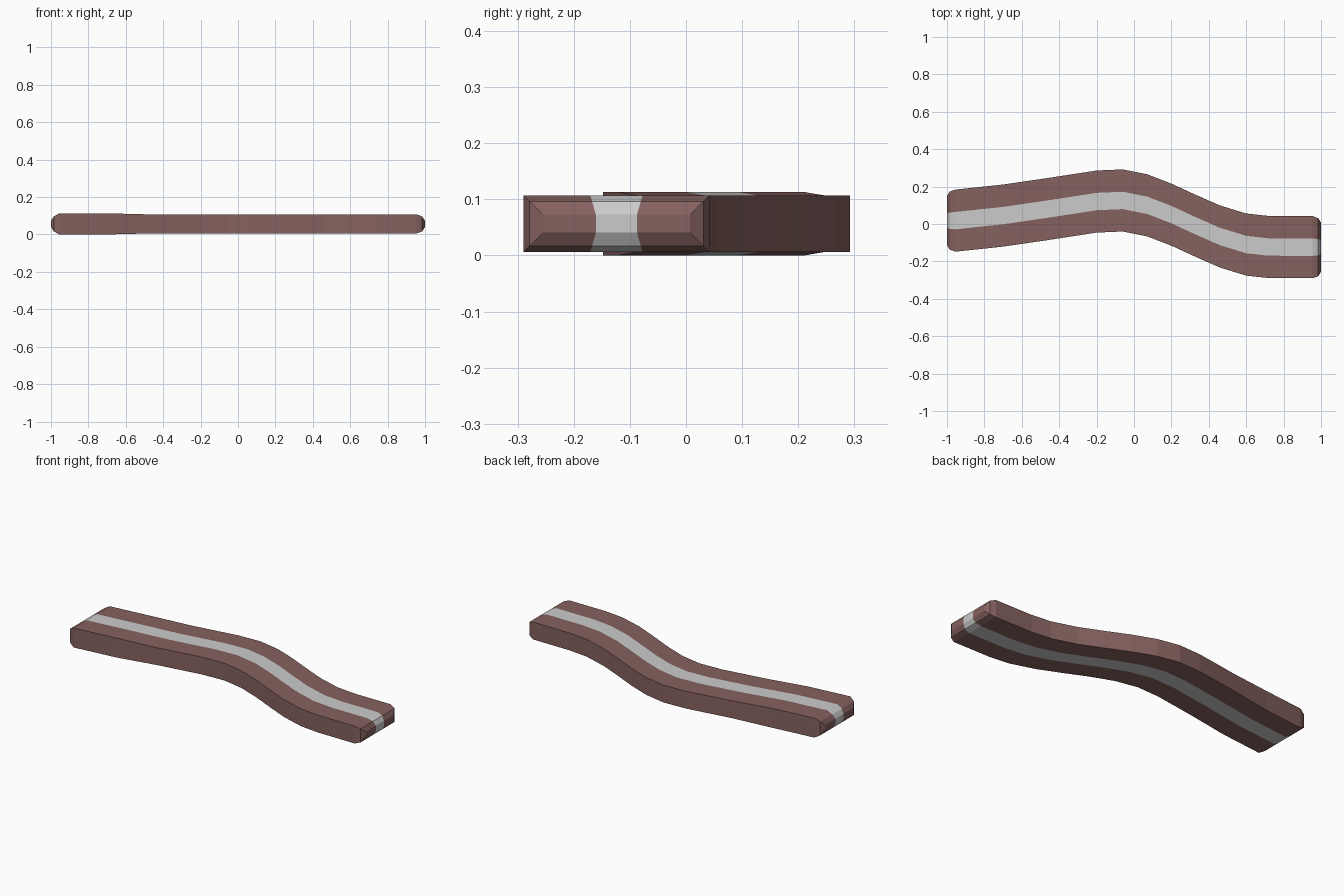
import bpy, bmesh

if "Cube" in bpy.data.objects:
    bpy.data.objects.remove(bpy.data.objects["Cube"])

# Stations along the strip: x, centre y, half height
PATH = [(-0.955, 0.018, 0.0565), (-0.70, 0.045, 0.0565), (-0.46, 0.080, 0.0505),
        (-0.20, 0.120, 0.0505), (-0.06, 0.126, 0.0505), (0.07, 0.100, 0.0505),
        (0.20, 0.050, 0.0505), (0.33, -0.010, 0.0505), (0.46, -0.067, 0.0505),
        (0.60, -0.110, 0.0505), (0.72, -0.123, 0.0505), (0.955, -0.124, 0.0505)]
MID_Z = 0.0565
# Edges across the strip: outer edge, stripe, stripe, outer edge
WIDTHS = [-0.166, -0.0465, 0.0465, 0.166]
# Stepped rounding of each end: distance beyond last station, width scale, half height
END = [(0.030, 0.935, 0.040), (0.045, 0.79, 0.016)]
STRIPE_SHIFT = -0.021


def material(name, colour):
    m = bpy.data.materials.new(name)
    m.diffuse_color = colour
    m.use_nodes = True
    m.node_tree.nodes["Principled BSDF"].inputs["Base Color"].default_value = m.diffuse_color
    return m


def add_ring(bm, x, y, scale, half):
    lower = [bm.verts.new((x, y + w * scale, MID_Z - half)) for w in WIDTHS]
    upper = [bm.verts.new((x, y + w * scale, MID_Z + half)) for w in WIDTHS]
    return lower + upper[::-1]


bm = bmesh.new()

# Body rings with a rounded end on both sides
first, last = PATH[0], PATH[-1]
rows = [(first[0] - d, first[1], s, h) for d, s, h in reversed(END)]
rows += [(x, y, 1.0, h) for x, y, h in PATH]
rows += [(last[0] + d, last[1], s, h) for d, s, h in END]
rings = [add_ring(bm, *row) for row in rows]

# Skin; the middle column above and below is the pale stripe
for a, b in zip(rings, rings[1:]):
    for i in range(8):
        j = (i + 1) % 8
        f = bm.faces.new((a[i], a[j], b[j], b[i]))
        f.material_index = 1 if i in (1, 5) else 0

# End caps, stripe in the middle
for r in (rings[0], rings[-1]):
    for i in range(3):
        f = bm.faces.new((r[i], r[i + 1], r[6 - i], r[7 - i]))
        f.material_index = 1 if i == 1 else 0

bmesh.ops.recalc_face_normals(bm, faces=bm.faces)
mesh = bpy.data.meshes.new("bacon_strip")
bm.to_mesh(mesh)
bm.free()
mesh.materials.append(material("brown_meat", (0.235, 0.122, 0.114, 1)))
mesh.materials.append(material("pale_fat", (0.8, 0.8, 0.8, 1)))
strip = bpy.data.objects.new("bacon_strip", mesh)
bpy.context.collection.objects.link(strip)
